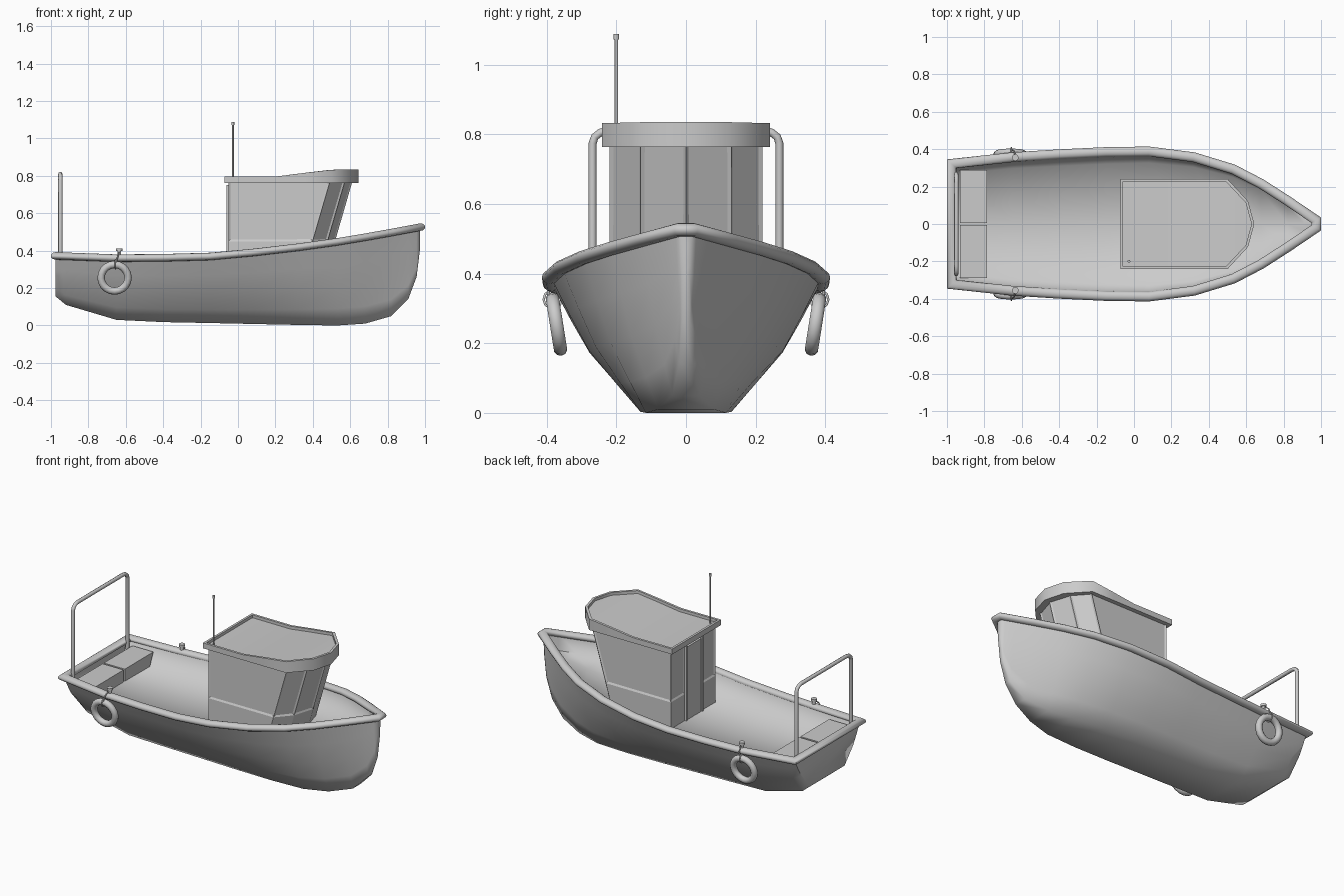
import bpy, bmesh, math
from mathutils import Vector

if "Cube" in bpy.data.objects:
    bpy.data.objects.remove(bpy.data.objects["Cube"])


def finish(name, bm, angle=35):
    bmesh.ops.recalc_face_normals(bm, faces=bm.faces)
    me = bpy.data.meshes.new(name)
    bm.to_mesh(me)
    bm.free()
    ob = bpy.data.objects.new(name, me)
    bpy.context.collection.objects.link(ob)
    bpy.ops.object.select_all(action='DESELECT')
    ob.select_set(True)
    bpy.context.view_layer.objects.active = ob
    bpy.ops.object.shade_smooth_by_angle(angle=math.radians(angle))
    return ob


def loft(rings, around=True, along=False, caps=True):
    """Skin a list of equal-length point rings."""
    bm = bmesh.new()
    vs = [[bm.verts.new(p) for p in r] for r in rings]
    n, m = len(rings[0]), len(rings)
    for j in range(m if along else m - 1):
        a, b = vs[j], vs[(j + 1) % m]
        for i in range(n if around else n - 1):
            k = (i + 1) % n
            bm.faces.new((a[i], a[k], b[k], b[i]))
    if caps and not along:
        bm.faces.new(vs[0])
        bm.faces.new(vs[-1])
    return bm, vs


def tube(name, pts, r, sides=8, cyclic=False):
    cu = bpy.data.curves.new(name, 'CURVE')
    cu.dimensions = '3D'
    cu.bevel_depth = r
    cu.bevel_resolution = max(0, sides // 2 - 2)
    cu.use_fill_caps = True
    sp = cu.splines.new('POLY')
    sp.points.add(len(pts) - 1)
    for p, q in zip(sp.points, pts):
        p.co = (*q, 1)
    sp.use_cyclic_u = cyclic
    sp.use_smooth = True
    ob = bpy.data.objects.new(name, cu)
    bpy.context.collection.objects.link(ob)
    return ob


def cyl(name, loc, r, h, sides=10):
    bpy.ops.mesh.primitive_cylinder_add(vertices=sides, radius=r, depth=h, location=loc)
    ob = bpy.context.object
    ob.name = name
    bpy.ops.object.shade_smooth_by_angle(angle=math.radians(50))
    return ob


# Hull stations: x, top half width, sheer z, keel z, bottom half width
ST = [(-.975, .322, .372, .155, .17), (-.92, .328, .370, .11, .17),
      (-.65, .357, .360, .03, .145), (-.4, .373, .362, .018, .135),
      (-.15, .385, .369, .013, .135), (.08, .388, .390, .008, .135),
      (.32, .357, .418, .003, .13), (.53, .293, .447, 0, .115),
      (.68, .215, .472, .01, .08), (.82, .125, .497, .05, .04),
      (.91, .062, .513, .14, .02), (.955, .03, .521, .26, .012),
      (.972, .016, .525, .40, .01)]

# Hull: flat bottom, soft chine, flared sides (height fraction, width fraction)
LEVELS = [(1, 1), (.72, .79), (.45, .57), (.2, .26), (0, 0)]
rings = []
for x, yt, zt, zb, yb in ST:
    half = [(yb + (yt - yb) * f, zb + (zt - zb) * t) for t, f in LEVELS]
    rings.append([(x, y, z) for y, z in half] + [(x, -y, z) for y, z in reversed(half)])
finish("hull", loft(rings, around=False)[0], 72)


def hull_width(st, z):
    x, yt, zt, zb, yb = st
    t = max(0, (z - zb) / (zt - zb))
    for (t1, f1), (t0, f0) in zip(LEVELS, LEVELS[1:]):
        if t >= t0:
            return yb + (yt - yb) * (f0 + (f1 - f0) * (t - t0) / (t1 - t0))


# Deck with inner bulwark sides, kept just inside the hull
rings = []
for st in ST[:-1]:
    x, yt, zt = st[:3]
    zd = zt - .095
    yd = max(.004, hull_width(st, zd) - .014)
    rings.append([(x, yt * .96 - .008, zt), (x, yd, zd), (x, 0, zd + .003),
                  (x, -yd, zd), (x, .008 - yt * .96, zt)])
finish("deck", loft(rings, around=False, caps=False)[0], 80)

# Gunwale rail: mitred elliptical sweep around the sheer line
side = [(s[0], s[1], s[2]) for s in ST if s[0] < .85 and s[0] != -.92] + [(.975, .02, .526)]
path = [Vector(p) for p in side] + [Vector((x, -y, z)) for x, y, z in reversed(side)]
rings = []
for i, p in enumerate(path):
    d0 = (p - path[i - 1]).to_2d().normalized()
    d1 = (path[(i + 1) % len(path)] - p).to_2d().normalized()
    n0, n1 = Vector((-d0.y, d0.x)), Vector((-d1.y, d1.x))
    m = (n0 + n1).normalized()
    m /= max(.5, m.dot(n0))
    rings.append([p + Vector((m.x * .026 * math.cos(a), m.y * .026 * math.cos(a), .02 * math.sin(a)))
                  for a in (math.tau * k / 12 for k in range(12))])
finish("gunwale_rail", loft(rings, along=True)[0], 50)

# Cabin: vertical back and sides, forward-raked faceted front
plan = [(-.05, .08, 0), (-.05, .22, 0), (.49, .22, 1), (.57, .13, 1), (.61, 0, 1)]
full = plan + [(x, -y, k) for x, y, k in reversed(plan[:-1])]
rings = [[(x - k * (.765 - z) * .29, y, z) for x, y, k in full] for z in (.26, .45, .775)]
bm, vs = loft(rings)
top, mid = set(vs[2]), set(vs[1])
panes = [f for f in bm.faces if len(f.verts) == 4 and set(f.verts) & top and set(f.verts) & mid]
bmesh.ops.recalc_face_normals(bm, faces=bm.faces)
bmesh.ops.inset_individual(bm, faces=panes, thickness=.014, depth=-.006)
finish("cabin", bm, 20)

# Door on the cabin back with side trims
bpy.ops.mesh.primitive_cube_add(size=1, location=(-.05, 0, .51))
bpy.context.object.name = "cabin_door"
bpy.context.object.scale = (.012, .14, .46)
for s in (1, -1):
    bpy.ops.mesh.primitive_cube_add(size=1, location=(-.051, s * .078, .51))
    bpy.context.object.name = "door_trim"
    bpy.context.object.scale = (.02, .012, .48)

# Roof: upswept rim with a recessed panel
edge = [(-.073, .241, .797), (.2, .241, .796), (.35, .241, .815), (.5, .241, .832),
        (.61, .122, .835), (.643, 0, .835)]
rim = edge + [(x, -y, z) for x, y, z in reversed(edge[:-1])]


def inset(x, y, z, drop):
    return (.28 + (x - .28) * .96, y * .94, z - drop)


rings = [[(x, y, .763) for x, y, z in rim], rim,
         [inset(*p, 0) for p in rim], [inset(*p, .018) for p in rim]]
bm, vs = loft(rings, caps=False)
for ring in (vs[0], vs[-1]):
    n = len(ring)
    c = n // 2
    for i in range(c - 1):
        bm.faces.new((ring[i], ring[i + 1], ring[n - 2 - i], ring[n - 1 - i]))
    bm.faces.new((ring[c - 1], ring[c], ring[c + 1]))
finish("cabin_roof", bm, 60)

# Antenna
cyl("antenna", (-.027, -.2, .925), .005, .3, 8)
cyl("antenna_tip", (-.027, -.2, 1.08), .008, .016, 8)

# Stern hoop
bend = [(.268 - .045 * (1 - math.cos(a)), .775 + .035 * math.sin(a))
        for a in (math.radians(d) for d in (0, 30, 60, 90))]
hoop = [(-.95, .268, .33)] + [(-.95, y, z) for y, z in bend]
tube("stern_hoop", hoop + [(x, -y, z) for x, y, z in reversed(hoop)], .0115)

# Stern seats, fenders, ropes and bollards on both sides
for s in (1, -1):
    rings = [[(-.93, s * .006, z), (-.93, s * y, z), (-.785, s * y, z), (-.785, s * .006, z)]
             for y, z in ((.25, .265), (.288, .348))]
    finish("stern_seat", loft(rings)[0])

    bpy.ops.mesh.primitive_torus_add(location=(-.66, s * .372, .255), major_radius=.072, minor_radius=.02,
                                     major_segments=20, minor_segments=10,
                                     rotation=(math.radians(90 - s * 9), 0, 0))
    bpy.context.object.name = "tyre_fender"
    bpy.ops.object.shade_smooth()

    cyl("bollard_post", (-.635, s * .355, .39), .011, .04)
    cyl("bollard_cap", (-.635, s * .355, .405), .018, .014)
    tube("fender_rope", [(-.635, s * .355, .39), (-.638, s * .375, .388), (-.642, s * .392, .372),
                         (-.65, s * .396, .345), (-.655, s * .388, .305)], .004, 6)
    tube("fender_rope_loop", [(-.655, s * (.383 + .026 * math.cos(a)), .326 + .026 * math.sin(a))
                              for a in (math.tau * k / 10 for k in range(10))], .004, 6, True)
